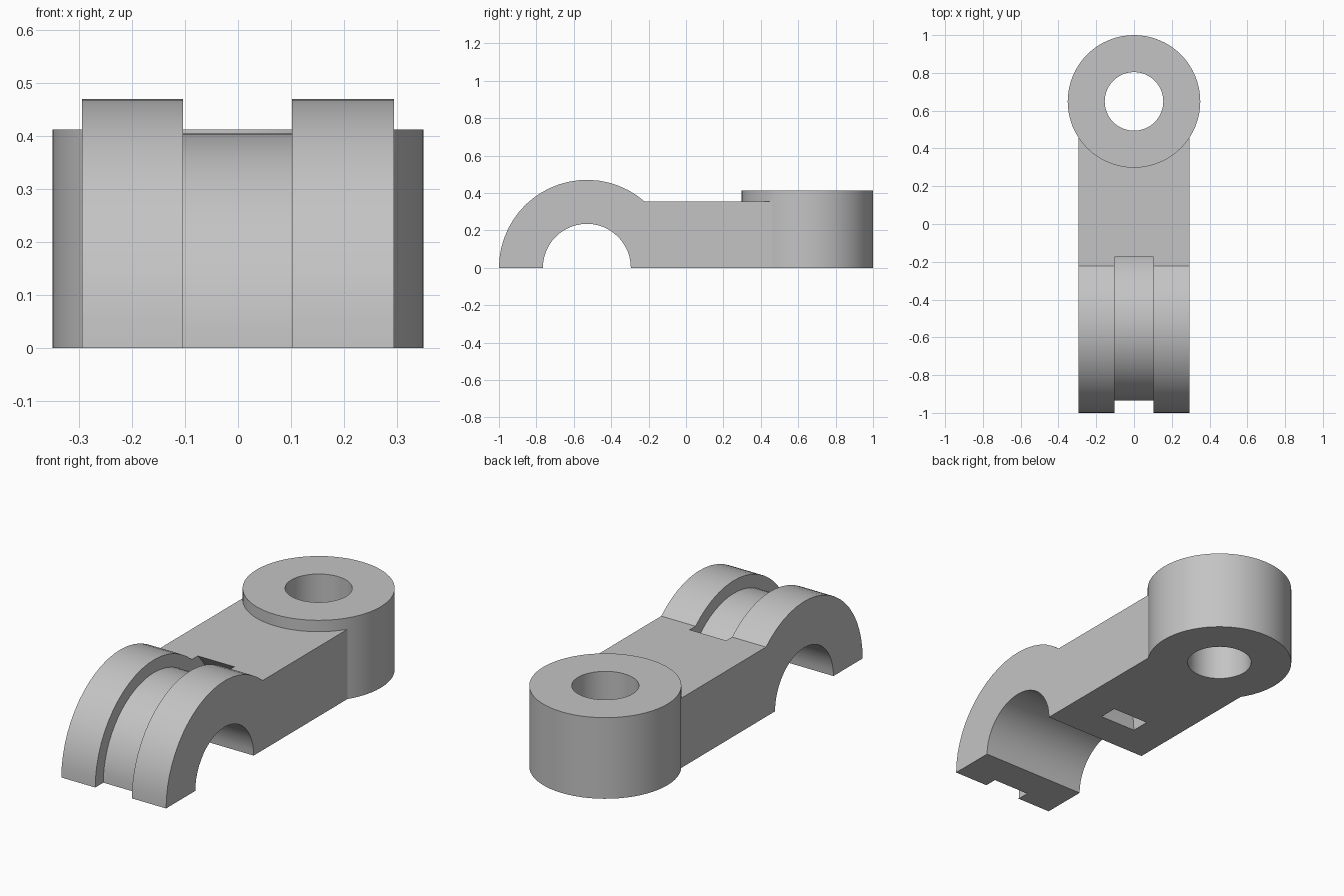
import bpy
import bmesh
from math import sin, cos, pi, sqrt, asin

default = bpy.data.objects.get("Cube")
if default:
    bpy.data.objects.remove(default, do_unlink=True)

# Main dimensions
HALF_WIDTH, ARM_TOP = 0.295, 0.355
CLAMP_Y, CLAMP_R, BORE_R = -0.53, 0.47, 0.235
HUB_Y, HUB_R, HUB_TOP, HOLE_R = 0.649, 0.351, 0.413, 0.155

grey = bpy.data.materials.new("plain grey")
grey.use_nodes = True
grey.diffuse_color = (0.55, 0.55, 0.55, 1)
grey.node_tree.nodes["Principled BSDF"].inputs["Base Color"].default_value = grey.diffuse_color


def arc(radius, start, end, steps):
    """Points (y, z) on a circle about the clamp axis."""
    angles = [start + (end - start) * i / steps for i in range(steps + 1)]
    return [(CLAMP_Y + radius * cos(a), radius * sin(a)) for a in angles]


def extrude(name, points, direction):
    """Solid prism from a closed planar outline."""
    mesh = bpy.data.meshes.new(name)
    bm = bmesh.new()
    face = bm.faces.new([bm.verts.new(p) for p in points])
    swept = bmesh.ops.extrude_face_region(bm, geom=[face])["geom"]
    verts = [v for v in swept if isinstance(v, bmesh.types.BMVert)]
    bmesh.ops.translate(bm, verts=verts, vec=direction)
    bmesh.ops.recalc_face_normals(bm, faces=bm.faces)
    bm.to_mesh(mesh)
    bm.free()
    mesh.materials.append(grey)
    obj = bpy.data.objects.new(name, mesh)
    bpy.context.collection.objects.link(obj)
    return obj


def side_prism(name, profile, x0, x1):
    return extrude(name, [(x0, y, z) for y, z in profile], (x1 - x0, 0, 0))


def post(name, radius, z0, z1, sides=64):
    ring = [(radius * cos(2 * pi * i / sides), HUB_Y + radius * sin(2 * pi * i / sides), z0)
            for i in range(sides)]
    return extrude(name, ring, (0, 0, z1 - z0))


def combine(target, other, operation):
    """Apply a boolean and discard the helper."""
    mod = target.modifiers.new("combine", "BOOLEAN")
    mod.operation, mod.solver, mod.object = operation, "EXACT", other
    bpy.context.view_layer.objects.active = target
    bpy.ops.object.modifier_apply(modifier=mod.name)
    bpy.data.objects.remove(other, do_unlink=True)


# Arm and half-round clamp in one side profile
shoulder = asin(ARM_TOP / CLAMP_R)
profile = arc(CLAMP_R, pi, shoulder, 20) + [(HUB_Y, ARM_TOP), (HUB_Y, 0)] + arc(BORE_R, 0, pi, 24)
link = side_prism("clamp_arm", profile, -HALF_WIDTH, HALF_WIDTH)

# Curved strap groove that runs through the arm to its underside
dip = -0.1
groove = arc(0.502, 0, pi, 32) + [(CLAMP_Y - 0.502, dip), (CLAMP_Y - 0.405, dip)]
groove += arc(0.405, pi, 0, 32) + [(CLAMP_Y + 0.405, dip), (CLAMP_Y + 0.502, dip)]
combine(link, side_prism("groove_cutter", groove, -0.104, 0.102), "DIFFERENCE")

# Round hub with its bolt hole
combine(link, post("hub", HUB_R, 0, HUB_TOP), "UNION")
combine(link, post("hole_cutter", HOLE_R, -0.1, HUB_TOP + 0.1), "DIFFERENCE")

# Smooth curved walls, crisp edges
bpy.ops.object.select_all(action="DESELECT")
link.select_set(True)
bpy.context.view_layer.objects.active = link
bpy.ops.object.shade_smooth_by_angle(angle=pi / 6)
